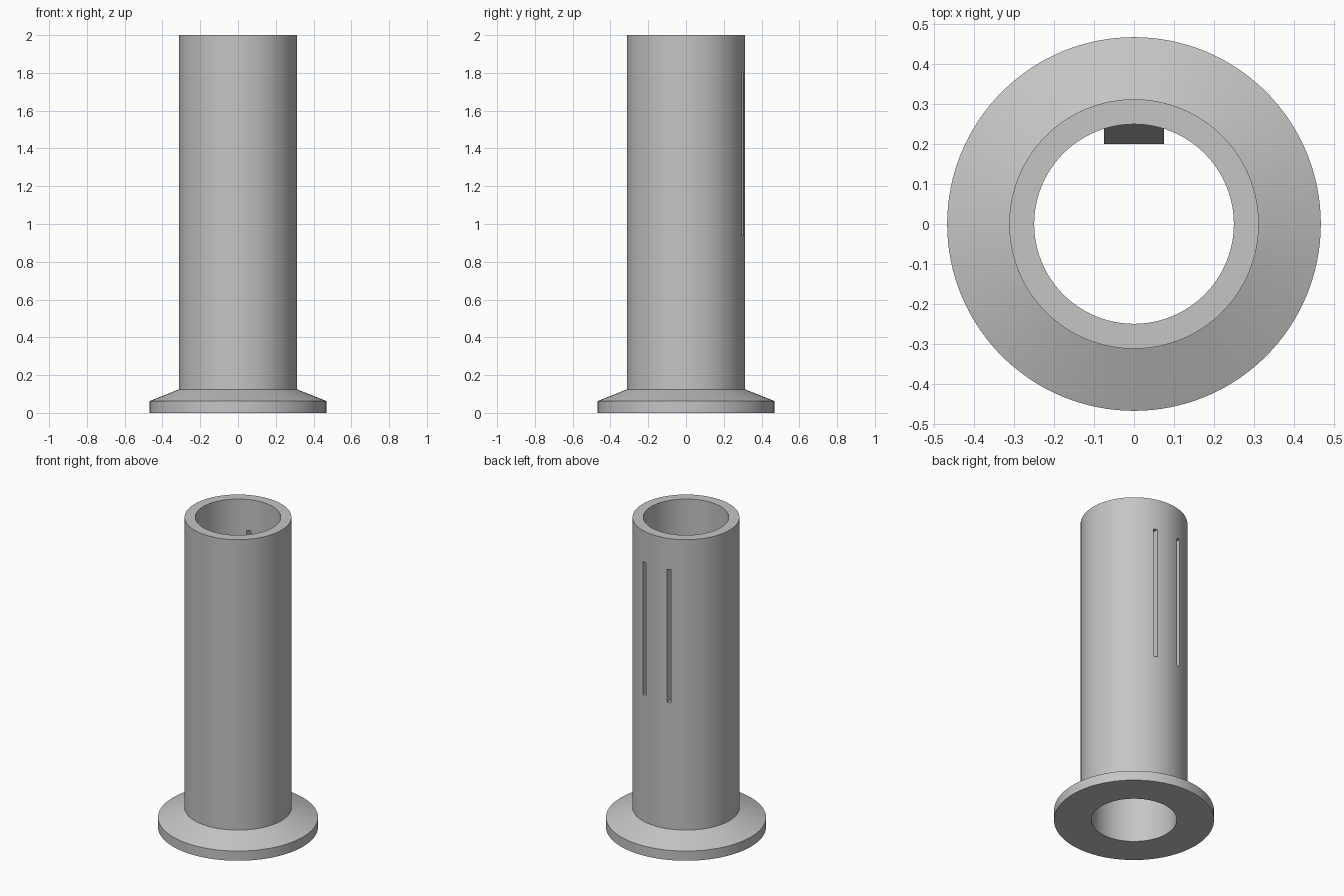
import bpy
import bmesh
import math

cube = bpy.data.objects.get("Cube")
if cube:
    bpy.data.objects.remove(cube, do_unlink=True)

SEGMENTS = 128
SLOT_LOW, SLOT_HIGH = 0.94, 1.8
TAB_HALF, SLOT_WIDTH = 0.075, 0.025

grey = bpy.data.materials.new("plain grey")
grey.use_nodes = True
colour = (0.56, 0.56, 0.56, 1)
grey.diffuse_color = colour
grey.node_tree.nodes["Principled BSDF"].inputs["Base Color"].default_value = colour


def make_object(name, bm):
    bmesh.ops.recalc_face_normals(bm, faces=bm.faces)
    mesh = bpy.data.meshes.new(name)
    bm.to_mesh(mesh)
    bm.free()
    mesh.materials.append(grey)
    obj = bpy.data.objects.new(name, mesh)
    bpy.context.collection.objects.link(obj)
    return obj


def activate(obj):
    bpy.ops.object.select_all(action='DESELECT')
    obj.select_set(True)
    bpy.context.view_layer.objects.active = obj


# Tube and flange: closed wall profile turned around z
profile = [(0.25, 0), (0.468, 0), (0.468, 0.0625),
           (0.3125, 0.125), (0.3125, 2), (0.25, 2)]
bm = bmesh.new()
verts = [bm.verts.new((r, 0, z)) for r, z in profile]
edges = [bm.edges.new((verts[i - 1], v)) for i, v in enumerate(verts)]
bmesh.ops.spin(bm, geom=verts + edges, cent=(0, 0, 0), axis=(0, 0, 1),
               angle=math.tau, steps=SEGMENTS, use_merge=True)
bmesh.ops.remove_doubles(bm, verts=bm.verts, dist=0.0001)
tube = make_object("flanged_tube", bm)

# Two long slots cut through the back wall
bm = bmesh.new()
for side in (-1, 1):
    box = bmesh.ops.create_cube(bm, size=1)["verts"]
    bmesh.ops.scale(bm, verts=box, vec=(SLOT_WIDTH, 0.3, SLOT_HIGH - SLOT_LOW))
    bmesh.ops.translate(bm, verts=box, vec=(
        side * (TAB_HALF + SLOT_WIDTH / 2), 0.3, (SLOT_LOW + SLOT_HIGH) / 2))
cutter = make_object("slot_cutter", bm)
cutter.hide_render = True

cut = tube.modifiers.new("slots", 'BOOLEAN')
cut.operation = 'DIFFERENCE'
cut.solver = 'EXACT'
cut.object = cutter
activate(tube)
bpy.ops.object.modifier_apply(modifier=cut.name)
bpy.data.objects.remove(cutter, do_unlink=True)
bpy.ops.object.shade_smooth_by_angle(angle=math.radians(20))

# Grip ridge on the inside of the springy strip between the slots
middle = (SLOT_LOW + SLOT_HIGH) / 2
section = [(0.26, SLOT_LOW), (0.25, SLOT_LOW), (0.2, middle),
           (0.25, SLOT_HIGH), (0.26, SLOT_HIGH)]
bm = bmesh.new()
face = bm.faces.new([bm.verts.new((-TAB_HALF, y, z)) for y, z in section])
extruded = bmesh.ops.extrude_face_region(bm, geom=[face], use_keep_orig=True)
moved = [g for g in extruded["geom"] if isinstance(g, bmesh.types.BMVert)]
bmesh.ops.translate(bm, verts=moved, vec=(2 * TAB_HALF, 0, 0))
make_object("grip_ridge", bm)
